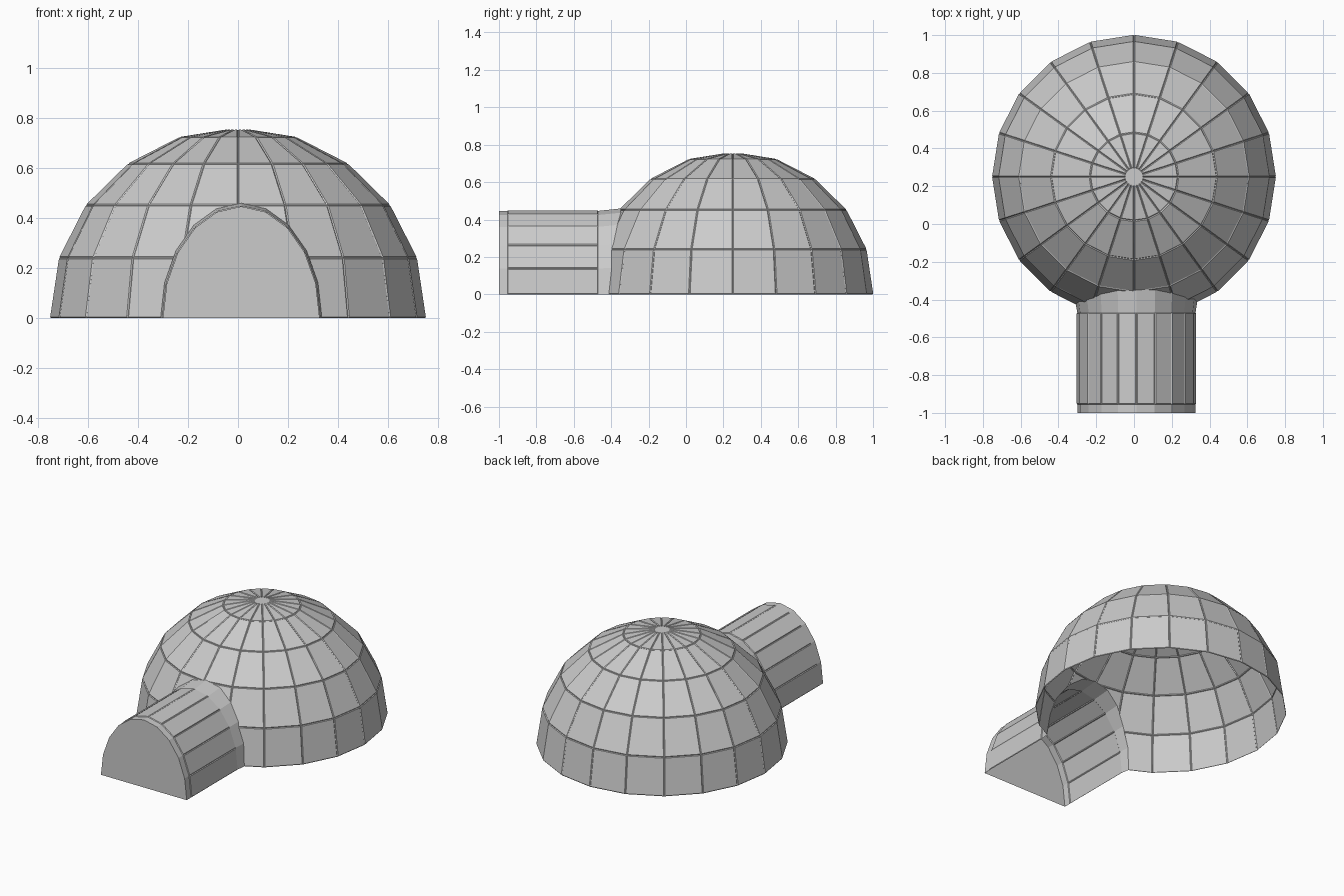
import bpy, bmesh, math
from mathutils import Vector
from mathutils.bvhtree import BVHTree

if "Cube" in bpy.data.objects:
    bpy.data.objects.remove(bpy.data.objects["Cube"])

SIDES, CY = 20, 0.25            # dome facets and dome centre in y
RINGS = [(0.748, 0), (0.712, 0.24), (0.605, 0.45),
         (0.437, 0.615), (0.232, 0.72), (0.045, 0.75)]


def make_object(name, bm):
    mesh = bpy.data.meshes.new(name)
    bm.to_mesh(mesh)
    bm.free()
    obj = bpy.data.objects.new(name, mesh)
    bpy.context.collection.objects.link(obj)
    return obj


def arch(scale=1.0):
    """Half-round tunnel section, from +x over the top to -x."""
    return [(0.013 + 0.313 * scale * math.cos(math.pi * i / 10),
             0.446 * scale * math.sin(math.pi * i / 10)) for i in range(11)]


def raise_blocks(bm, faces):
    bmesh.ops.inset_individual(bm, faces=faces, thickness=0.006, depth=0.004)


# Dome: faceted rings of blocks with a small flat cap
bm = bmesh.new()
rows = []
for r, z in RINGS:
    rows.append([bm.verts.new((r * math.cos(2 * math.pi * i / SIDES),
                               CY + r * math.sin(2 * math.pi * i / SIDES), z))
                 for i in range(SIDES)])
blocks = []
for a, b in zip(rows, rows[1:]):
    for i in range(SIDES):
        j = (i + 1) % SIDES
        blocks.append(bm.faces.new((a[i], a[j], b[j], b[i])))
bm.faces.new(rows[-1])
bm.normal_update()
raise_blocks(bm, blocks)
bm.normal_update()
tree = BVHTree.FromBMesh(bm)

# Doorway: split the front of the dome along the arch and remove the inside
flare = arch(1.03)
inside = [f for f in bm.faces if f.calc_center_median().y < 0]
for (x0, z0), (x1, z1) in zip(flare, flare[1:]):
    co, no = Vector((x0, 0, z0)), Vector((z1 - z0, 0, x0 - x1)).normalized()
    geom = set(inside)
    for f in inside:
        geom.update(f.verts)
        geom.update(f.edges)
    res = bmesh.ops.bisect_plane(bm, geom=list(geom), dist=1e-5,
                                 plane_co=co, plane_no=no)
    inside = [f for f in res["geom"] if isinstance(f, bmesh.types.BMFace)
              and (f.calc_center_median() - co).dot(no) < 0]
bmesh.ops.delete(bm, geom=inside, context='FACES')
make_object("dome", bm)

# Entrance tunnel: closed front, open floor, flared where it meets the dome
bm = bmesh.new()
rows = [[bm.verts.new((x, y, z)) for x, z in arch()]
        for y in (-1.0, -0.955, -0.47)]
last = []
for x, z in flare:
    hit = tree.ray_cast(Vector((x, -2, max(z, 0.002))), Vector((0, 1, 0)))[0]
    last.append(bm.verts.new((x, (hit.y if hit else -0.36) + 0.004, z)))
rows.append(last)
middle = []
for k, (a, b) in enumerate(zip(rows, rows[1:])):
    for i in range(10):
        f = bm.faces.new((a[i], b[i], b[i + 1], a[i + 1]))
        if k == 1:
            middle.append(f)
bm.faces.new(rows[0])
bm.normal_update()
raise_blocks(bm, middle)
make_object("entrance_tunnel", bm)
